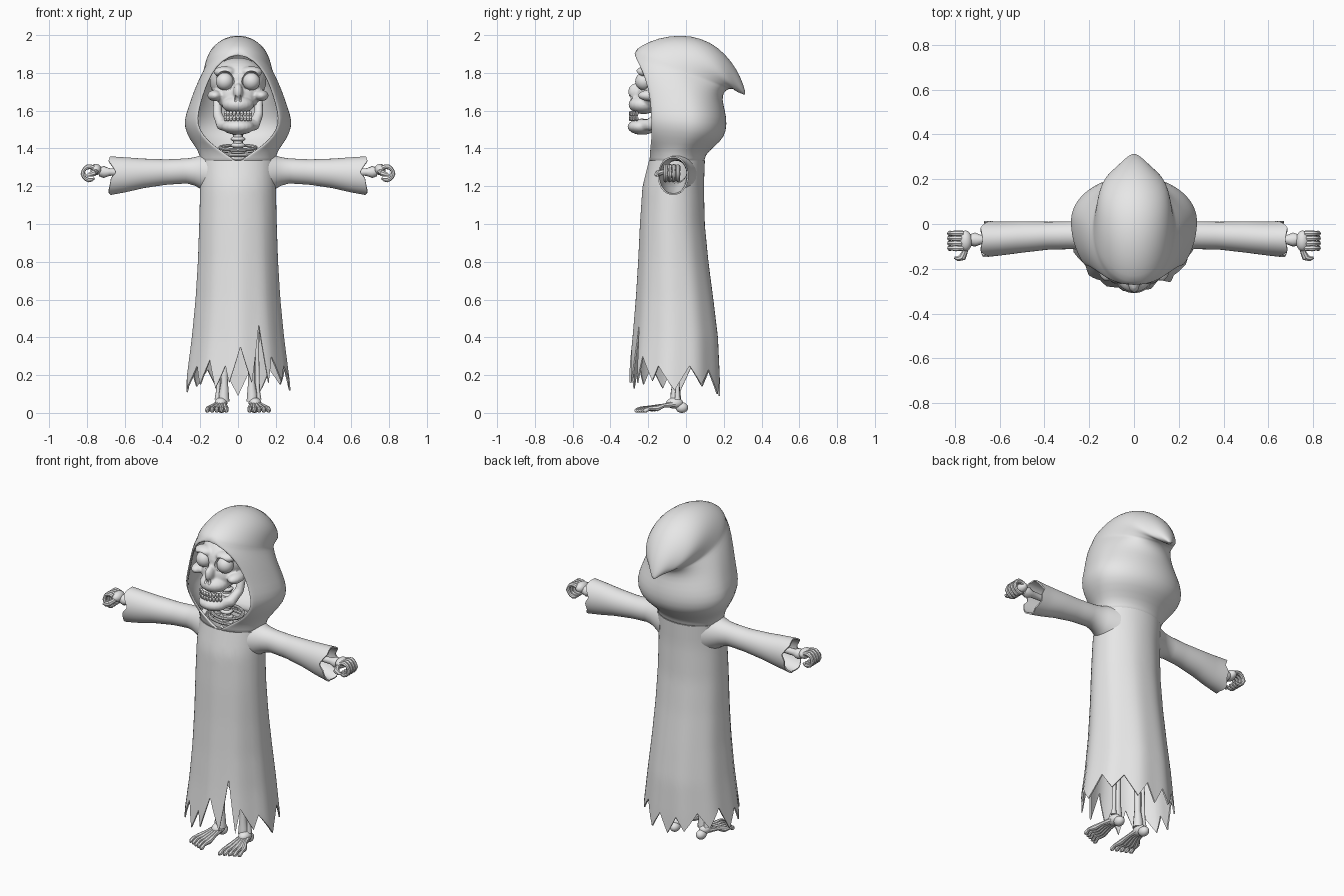
import bpy, bmesh, math
from mathutils import Vector, Matrix

cube = bpy.data.objects.get("Cube")
if cube:
    bpy.data.objects.remove(cube)

GREY = bpy.data.materials.new("plain_grey")
GREY.use_nodes = True
GREY.diffuse_color = (0.8, 0.8, 0.8, 1)
GREY.node_tree.nodes["Principled BSDF"].inputs["Base Color"].default_value = (0.8, 0.8, 0.8, 1)


def finish(name, bm, mods=(), angle=40):
    """Turn a bmesh into a shaded object with its modifiers applied."""
    bmesh.ops.remove_doubles(bm, verts=bm.verts, dist=0.0004)
    bmesh.ops.recalc_face_normals(bm, faces=bm.faces)
    mesh = bpy.data.meshes.new(name)
    bm.to_mesh(mesh)
    bm.free()
    mesh.materials.append(GREY)
    ob = bpy.data.objects.new(name, mesh)
    bpy.context.collection.objects.link(ob)
    bpy.ops.object.select_all(action='DESELECT')
    ob.select_set(True)
    bpy.context.view_layer.objects.active = ob
    for kind, settings in mods:
        m = ob.modifiers.new(kind.lower(), kind)
        for key, value in settings.items():
            setattr(m, key, value)
        bpy.ops.object.modifier_apply(modifier=m.name)
    bpy.ops.object.shade_smooth_by_angle(angle=math.radians(angle))
    return ob


def grid(rows):
    """Skin a list of equally long rows of points."""
    bm = bmesh.new()
    vs = [[bm.verts.new(p) for p in row] for row in rows]
    for a, b in zip(vs, vs[1:]):
        for i in range(len(a) - 1):
            bm.faces.new((a[i], a[i + 1], b[i + 1], b[i]))
    return bm


def ball(bm, c, s, seg=20):
    m = Matrix.Translation(c) @ Matrix.Diagonal((*s, 1))
    bmesh.ops.create_uvsphere(bm, u_segments=seg, v_segments=seg // 2 + 2, radius=1, matrix=m)


def pair(bm, c, s, seg=20):
    for k in (1, -1):
        ball(bm, (k * c[0], c[1], c[2]), s, seg)


def tube(bm, pts, radii, n=10):
    """Capped tube along points, with a radius at each point."""
    pts = [Vector(p) for p in pts]
    old, side, rings = None, None, []
    for i, p in enumerate(pts):
        t = (pts[min(i + 1, len(pts) - 1)] - pts[max(i - 1, 0)]).normalized()
        side = t.orthogonal().normalized() if old is None else old.rotation_difference(t) @ side
        old, up = t, t.cross(side)
        rings.append([bm.verts.new(p + radii[i] * (side * math.cos(a) + up * math.sin(a)))
                      for a in (2 * math.pi * j / n for j in range(n))])
    for a, b in zip(rings, rings[1:]):
        for j in range(n):
            bm.faces.new((a[j], a[(j + 1) % n], b[(j + 1) % n], b[j]))
    bm.faces.new(rings[0])
    bm.faces.new(rings[-1])


def lerp_table(table, key):
    """Linear lookup in rows sorted by rising first value."""
    key = min(max(key, table[0][0]), table[-1][0])
    for a, b in zip(table, table[1:]):
        if key <= b[0]:
            f = (key - a[0]) / (b[0] - a[0])
            return [x + f * (y - x) for x, y in zip(a[1:], b[1:])]


MIRROR = ('MIRROR', {"use_mirror_merge": False})
CLOTH = ('SOLIDIFY', {"thickness": 0.008, "offset": -1})

# Robe: tapered tube with soft folds and a torn hem (angle, height)
body = [(.08, .283, -.31, .185), (.2, .268, -.3, .182), (.4, .243, -.28, .172), (.6, .224, -.264, .147),
        (.8, .212, -.252, .12), (1, .205, -.243, .1), (1.2, .2, -.23, .095), (1.34, .2, -.195, .1)]
hem = [(-180, .09), (-168, .2), (-158, .12), (-141, .23), (-127, .14), (-112, .25), (-97, .11),
       (-84, .22), (-75, .13), (-57, .25), (-47, .15), (-35, .28), (-26, .13), (-15, .25), (-10, .16),
       (3, .35), (16, .16), (28, .47), (36, .16), (43, .3), (60, .17), (68, .25), (90, .12),
       (109, .25), (125, .15), (139, .23), (157, .1), (169, .2), (180, .09)]
angles = [a[0] + (b[0] - a[0]) * k / 3 for a, b in zip(hem, hem[1:]) for k in range(3)] + [180]
rows = []
for r in range(29):
    row = []
    for d in angles:
        z = 1.335 + (lerp_table(hem, d)[0] - 1.335) * r / 28
        hw, yf, yb = lerp_table(body, z)
        a = math.radians(d)
        fold = 1 + .014 * (1.335 - z) * math.cos(9 * a)
        row.append((hw * fold * math.sin(a), (yf + yb) / 2 - (yb - yf) / 2 * fold * math.cos(a), z))
    rows.append(row)
finish("robe", grid(rows), [CLOTH])

# Hood: rings that tilt back into a drooping tip
# (opening half width, front y, front z, half width, back y, back z)
hood = [(0, -.195, 1.325, .2, .1, 1.33), (.08, -.195, 1.38, .205, .1, 1.365),
        (.16, -.19, 1.43, .235, .15, 1.41), (.212, -.185, 1.5, .275, .205, 1.46),
        (.222, -.19, 1.56, .288, .218, 1.53), (.205, -.19, 1.64, .262, .207, 1.6),
        (.18, -.205, 1.72, .238, .19, 1.66), (.145, -.23, 1.8, .212, .2, 1.7),
        (.09, -.265, 1.87, .19, .225, 1.715), (0, -.28, 1.91, .182, .235, 1.715),
        (0, -.24, 1.945, .177, .245, 1.715), (0, -.15, 1.985, .17, .25, 1.715),
        (0, -.03, 2.003, .16, .255, 1.71), (0, .08, 1.985, .14, .262, 1.705),
        (0, .17, 1.937, .105, .27, 1.7), (0, .24, 1.862, .07, .28, 1.695),
        (0, .29, 1.78, .04, .295, 1.69), (0, .315, 1.7, .014, .305, 1.685), (0, .312, 1.685, 0, .312, 1.685)]
rows = []
for w, yf, zf, hw, yb, zb in hood:
    a0 = math.asin(w / hw) if w else 0
    ym = (yf + yb) / 2
    row = []
    for i in range(41):
        a = a0 + (2 * math.pi - 2 * a0) * i / 40
        c = math.cos(a)
        y = ym - (ym - yf) / math.cos(a0) * c if c > 0 else ym - (yb - ym) * c
        f = (y - yf) / (yb - yf) if yb != yf else 0
        row.append((hw * math.sin(a), y, zf + (zb - zf) * f))
    rows.append(row)
finish("hood", grid(rows), [('SOLIDIFY', {"thickness": .014, "offset": -1}), ('SUBSURF', {"levels": 1})], 60)

# Sleeves: flared tubes with a notched cuff (x, centre y, centre z, y radius, z radius)
sleeve = [(.14, -.05, 1.268, .105, .118), (.19, -.05, 1.273, .085, .092), (.225, -.05, 1.278, .07, .076),
          (.27, -.05, 1.281, .062, .066), (.38, -.052, 1.275, .062, .067), (.5, -.058, 1.268, .07, .078),
          (.6, -.065, 1.26, .076, .093), (.69, -.068, 1.255, .083, .104)]
cuff = [(0, .675), (40, .685), (75, .65), (95, .67), (120, .665), (150, .685), (180, .67),
        (215, .685), (262, .672), (280, .645), (320, .685), (360, .675)]
rows = []
for r in range(25):
    row = []
    for i in range(49):
        end = lerp_table(cuff, i * 7.5)[0]
        x = .14 + (end - .14) * r / 24
        yc, zc, ry, rz = lerp_table(sleeve, x)
        a = math.radians(i * 7.5)
        row.append((x, yc + ry * math.sin(a), zc + rz * math.cos(a)))
    rows.append(row)
finish("sleeves", grid(rows), [CLOTH, MIRROR])

# Cutters for the eye sockets and nose
bm = bmesh.new()
pair(bm, (.07, -.27, 1.755), (.053, .065, .056))
pair(bm, (.013, -.31, 1.665), (.011, .03, .02), 12)
cutter = finish("socket_cutter", bm)
cutter.hide_render = True

# Skull: fused ellipsoids with the sockets cut out
bm = bmesh.new()
ball(bm, (0, -.1, 1.755), (.15, .155, .125), 32)
ball(bm, (0, -.17, 1.68), (.115, .09, .09))
ball(bm, (0, -.225, 1.632), (.085, .08, .05))
ball(bm, (0, -.265, 1.7), (.026, .042, .045))
pair(bm, (.07, -.215, 1.805), (.06, .05, .03))
pair(bm, (.122, -.19, 1.68), (.04, .065, .03))
finish("skull", bm, [('REMESH', {"mode": 'VOXEL', "voxel_size": .007}), ('SMOOTH', {"iterations": 4}),
                     ('BOOLEAN', {"object": cutter, "operation": 'DIFFERENCE', "solver": 'EXACT'})])
bpy.data.objects.remove(cutter)

# Lower jaw
bm = bmesh.new()
ball(bm, (0, -.232, 1.515), (.088, .078, .043))
for k in (1, -1):
    tube(bm, [(k * .11, -.11, 1.67), (k * .108, -.14, 1.58), (k * .085, -.19, 1.525), (k * .04, -.24, 1.52)],
         [.022, .026, .032, .035])
finish("jaw", bm, [('REMESH', {"mode": 'VOXEL', "voxel_size": .007}), ('SMOOTH', {"iterations": 3})])

# Eyes and teeth
bm = bmesh.new()
pair(bm, (.07, -.222, 1.755), (.047, .047, .047), 24)
finish("eyeballs", bm)
bm = bmesh.new()
for z in (1.584, 1.559):
    for i in range(-4, 5):
        a = i * .25
        ball(bm, (.078 * math.sin(a), -.222 - .072 * math.cos(a), z), (.0095, .009, .015), 8)
finish("teeth", bm)

# Neck, collar bones and upper ribs
bm = bmesh.new()
for i in range(9):
    ball(bm, (0, -.11, 1.28 + .034 * i), (.04, .036, .016), 14)
tube(bm, [(0, -.11, 1.25), (0, -.11, 1.62)], [.026, .026])
for z, rx in ((1.405, .095), (1.375, .115), (1.335, .125)):
    ring = [(rx * math.sin(a), -.1 - .065 * math.cos(a), z - .012 * math.cos(a))
            for a in (2 * math.pi * i / 24 for i in range(25))]
    tube(bm, ring, [.009] * 25, 8)
finish("neck_and_ribs", bm)

# Arm bones
bm = bmesh.new()
tube(bm, [(.2, -.055, 1.28), (.6, -.07, 1.275), (.68, -.07, 1.275), (.71, -.07, 1.275), (.735, -.07, 1.277)],
     [.02, .018, .02, .032, .024])
finish("forearms", bm, [MIRROR])

# Hands: palm with fingers curled around an empty grip
bm = bmesh.new()
ball(bm, (.752, -.075, 1.288), (.03, .046, .03))
for i in range(4):
    y = -.042 - .022 * i
    pts = [(.785 + .036 * math.cos(a), y, 1.268 + .036 * math.sin(a))
           for a in (math.radians(125 - 26 * j) for j in range(11))]
    tube(bm, pts, [.013, .012, .014, .011, .01, .013, .01, .01, .012, .009, .005], 8)
tube(bm, [(.75, -.1, 1.28), (.755, -.125, 1.275), (.765, -.148, 1.268), (.785, -.155, 1.262), (.8, -.15, 1.258)],
     [.015, .013, .017, .012, .006], 8)
finish("hands", bm, [MIRROR])

# Legs
bm = bmesh.new()
tube(bm, [(.075, -.055, .06), (.075, -.055, .1), (.072, -.055, .16), (.072, -.055, .5), (.075, -.055, .56),
          (.08, -.055, .62), (.085, -.055, .95)], [.03, .027, .019, .022, .036, .03, .026])
tube(bm, [(.108, -.045, .07), (.105, -.045, .12), (.102, -.045, .3), (.1, -.05, .53)], [.016, .011, .01, .014])
finish("leg_bones", bm, [MIRROR])

# Feet with separate toes
bm = bmesh.new()
ball(bm, (.088, -.022, .028), (.028, .034, .028))
ball(bm, (.09, -.06, .052), (.034, .045, .03))
for i in range(5):
    x, y = .062 + .025 * i, -.272 + .011 * i
    tube(bm, [(.074 + .009 * i, -.06, .045), (.068 + .016 * i, -.12, .038), (.065 + .021 * i, -.185 + .008 * i, .024),
              (x, y + .035, .024), (x, y + .012, .013), (x, y, .01)], [.016, .011, .016, .01, .013, .006], 8)
finish("feet", bm, [MIRROR])
